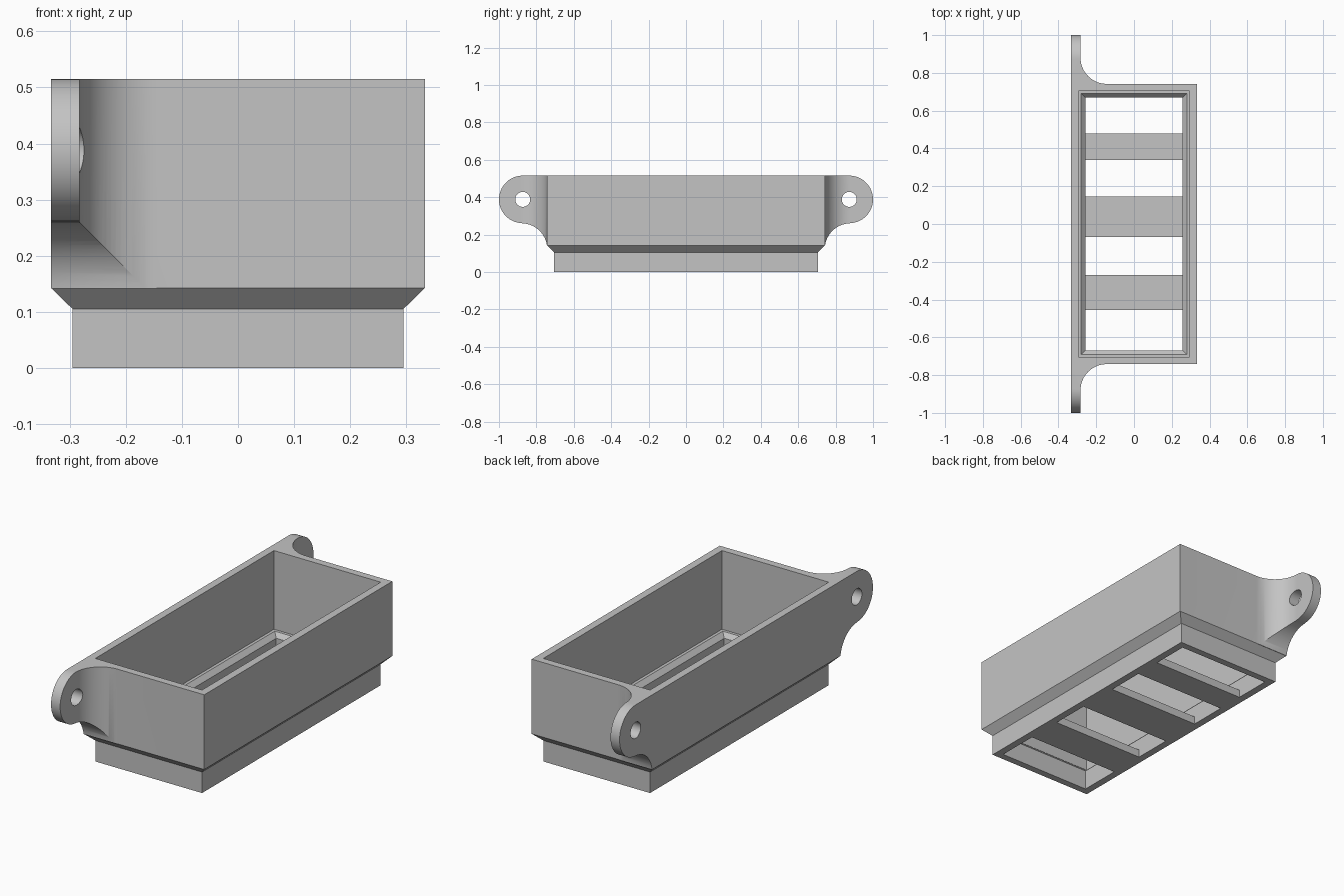
import bpy, bmesh, math

if "Cube" in bpy.data.objects:
    bpy.data.objects.remove(bpy.data.objects["Cube"], do_unlink=True)

grey = bpy.data.materials.new("plain_grey")
grey.use_nodes = True
grey.diffuse_color = (0.55, 0.55, 0.55, 1)
grey.node_tree.nodes["Principled BSDF"].inputs["Base Color"].default_value = (0.55, 0.55, 0.55, 1)


def finish(name, bm):
    bmesh.ops.recalc_face_normals(bm, faces=bm.faces[:])
    mesh = bpy.data.meshes.new(name)
    bm.to_mesh(mesh)
    bm.free()
    mesh.materials.append(grey)
    obj = bpy.data.objects.new(name, mesh)
    bpy.context.collection.objects.link(obj)
    return obj


def prism(name, points, place, low, high):
    """Extrude a 2D outline; place(a, b, depth) gives the 3D position."""
    bm = bmesh.new()
    rings = [[bm.verts.new(place(a, b, d)) for a, b in points] for d in (low, high)]
    n = len(points)
    for ring in rings:
        bm.faces.new(ring)
    for i in range(n):
        j = (i + 1) % n
        bm.faces.new((rings[0][i], rings[0][j], rings[1][j], rings[1][i]))
    return finish(name, bm)


def arc(cx, cy, r, start, end, steps=20):
    angles = [math.radians(start + (end - start) * i / steps) for i in range(steps + 1)]
    return [(cx + r * math.cos(t), cy + r * math.sin(t)) for t in angles]


def combine(target, other, operation):
    mod = target.modifiers.new(operation, "BOOLEAN")
    mod.operation, mod.solver, mod.object = operation, "EXACT", other
    bpy.context.view_layer.update()
    graph = bpy.context.evaluated_depsgraph_get()
    result = bpy.data.meshes.new_from_object(target.evaluated_get(graph))
    target.modifiers.clear()
    target.data = result
    bpy.data.objects.remove(other, do_unlink=True)


# Open tray: rectangular rings lofted around the wall section
section = [
    (0.295, 0.705, 0), (0.295, 0.705, 0.105), (0.333, 0.742, 0.142), (0.333, 0.742, 0.515),
    (0.295, 0.705, 0.515), (0.295, 0.705, 0.122), (0.28, 0.69, 0.122), (0.258, 0.67, 0.10),
    (0.258, 0.67, 0),
]
bm = bmesh.new()
rings = [[bm.verts.new((sx * x, sy * y, z)) for sx, sy in ((-1, -1), (1, -1), (1, 1), (-1, 1))]
         for x, y, z in section]
for k, ring in enumerate(rings):
    following = rings[(k + 1) % len(rings)]
    for i in range(4):
        j = (i + 1) % 4
        bm.faces.new((ring[i], ring[j], following[j], following[i]))
tray = finish("tray", bm)

# Cross bars between the floor slots
for y0, y1 in ((-0.455, -0.27), (-0.07, 0.145), (0.34, 0.48)):
    bar = prism("floor_bar", [(-0.275, y0), (0.275, y0), (0.275, y1), (-0.275, y1)],
                lambda a, b, d: (a, b, d), 0, 0.04)
    combine(tray, bar, "UNION")

# Mounting ears: filleted plan crossed with a rounded side outline, then drilled
plan = [(-0.333, 0.72), (-0.145, 0.72)] + arc(-0.145, 0.88, 0.138, 270, 180) \
    + [(-0.283, 1.05), (-0.333, 1.05)]
side_outline = [(0.72, 0.515)] + arc(0.873, 0.388, 0.127, 90, -90, 32) \
    + arc(0.88, 0.122, 0.138, 90, 172) + [(0.72, 0.142)]
for s in (-1, 1):
    def sideways(a, b, d):
        return (d, s * a, b)
    ear = prism("mounting_ear", plan, lambda a, b, d: (a, s * b, d), 0.05, 0.6)
    combine(ear, prism("side_cutter", side_outline, sideways, -0.4, 0), "INTERSECT")
    hole = arc(0.873, 0.388, 0.04, 0, 360, 32)[:-1]
    combine(ear, prism("hole_cutter", hole, sideways, -0.4, -0.15), "DIFFERENCE")
    combine(tray, ear, "UNION")

# Smooth the curved surfaces and keep the hard edges
bpy.ops.object.select_all(action="DESELECT")
tray.select_set(True)
bpy.context.view_layer.objects.active = tray
bpy.ops.object.shade_smooth_by_angle(angle=math.radians(25))
